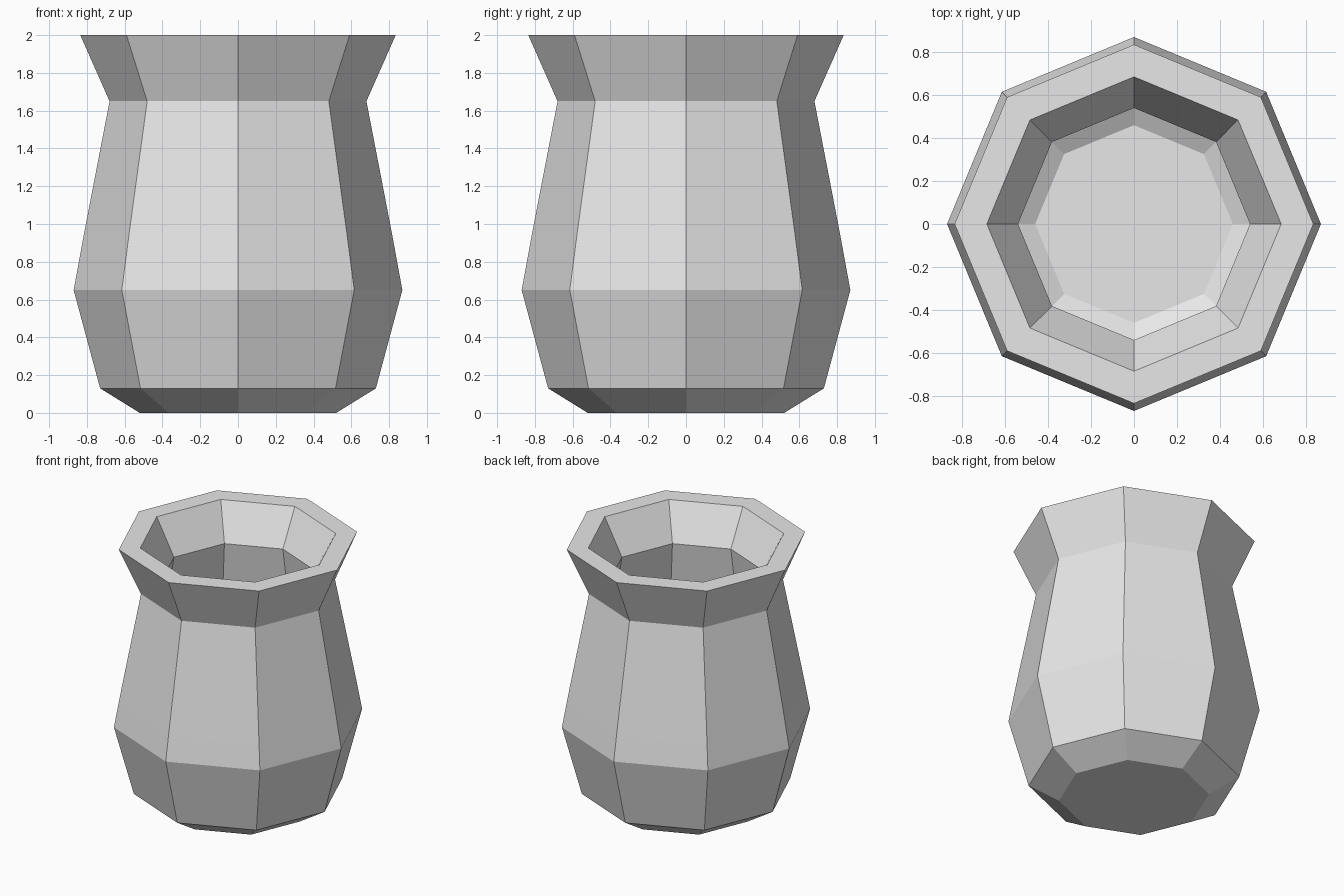
import bpy
import bmesh
from math import cos, sin, pi, radians

cube = bpy.data.objects.get("Cube")
if cube:
    bpy.data.objects.remove(cube, do_unlink=True)

SIDES = 8

# Plain clay colour
clay = bpy.data.materials.new("plain_grey")
clay.use_nodes = True
grey = (0.8, 0.8, 0.8, 1)
clay.diffuse_color = grey
clay.node_tree.nodes["Principled BSDF"].inputs["Base Color"].default_value = grey

# Wall profile (radius, height): outside from foot to lip, then down the inside
outside = [(0.52, 0), (0.73, 0.13), (0.87, 0.65), (0.815, 0.95), (0.68, 1.65), (0.835, 2)]
inside = [(0.685, 2), (0.54, 1.73), (0.67, 0.95), (0.72, 0.66), (0.61, 0.22), (0.46, 0.14)]


def lathe(name, profile):
    """Turn a profile into a faceted body with both ends capped."""
    bm = bmesh.new()
    rings = [[bm.verts.new((r * cos(2 * pi * i / SIDES), r * sin(2 * pi * i / SIDES), z))
              for i in range(SIDES)] for r, z in profile]
    for low, high in zip(rings, rings[1:]):
        for i in range(SIDES):
            j = (i + 1) % SIDES
            bm.faces.new((low[i], low[j], high[j], high[i]))
    bm.faces.new(rings[0][::-1])
    bm.faces.new(rings[-1])
    bmesh.ops.recalc_face_normals(bm, faces=bm.faces)
    mesh = bpy.data.meshes.new(name)
    bm.to_mesh(mesh)
    bm.free()
    mesh.materials.append(clay)
    obj = bpy.data.objects.new(name, mesh)
    bpy.context.collection.objects.link(obj)
    return obj


# Octagonal hollow pot with a flared lip
pot = lathe("pot", outside + inside)
bpy.ops.object.select_all(action="DESELECT")
pot.select_set(True)
bpy.context.view_layer.objects.active = pot
bpy.ops.object.shade_smooth_by_angle(angle=radians(20))
